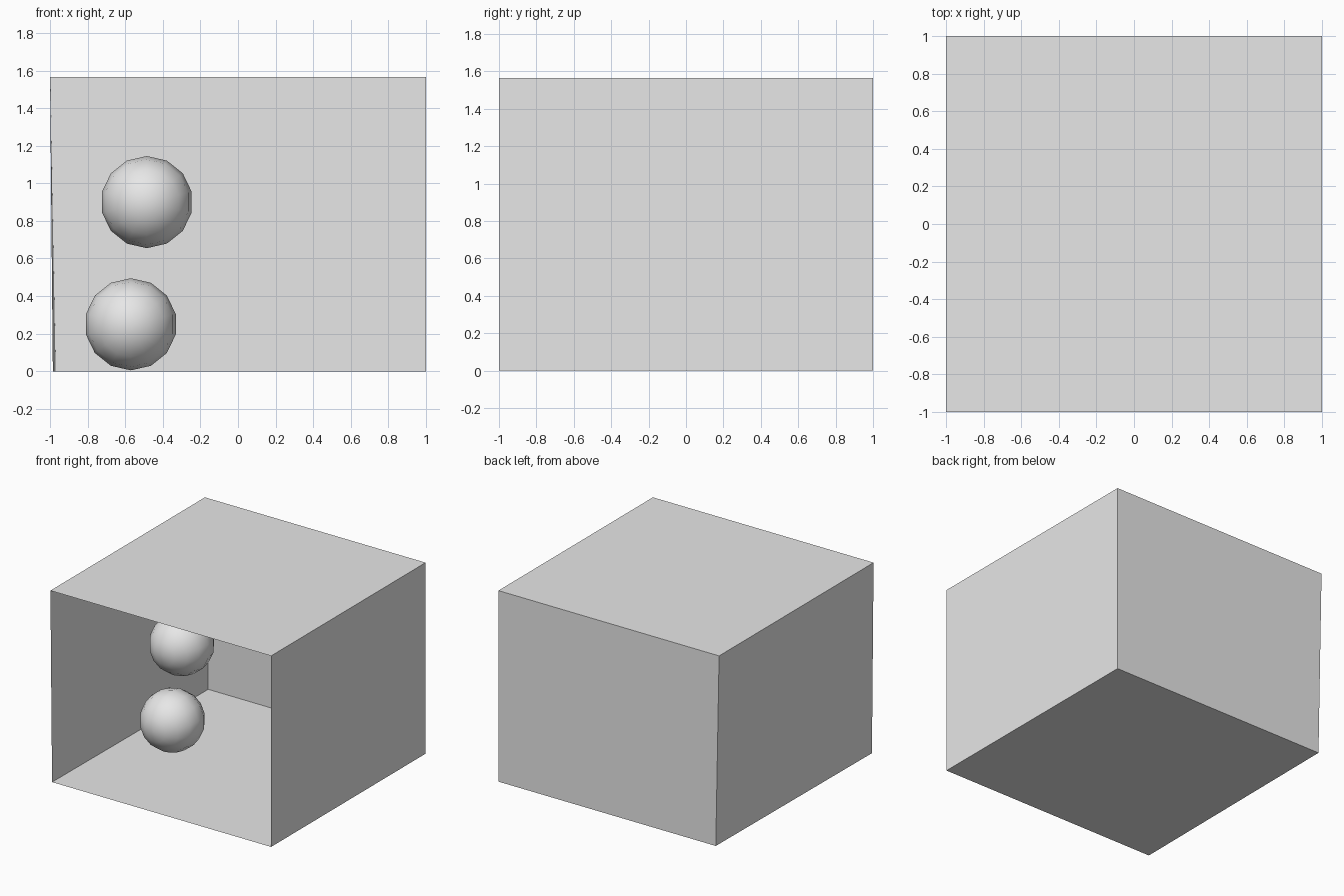
import bpy, bmesh, math
from mathutils import Matrix

cube = bpy.data.objects.get("Cube")
if cube:
    bpy.data.objects.remove(cube, do_unlink=True)

HEIGHT = 1.565

# One plain grey for everything
grey = bpy.data.materials.new("plain_grey")
grey.use_nodes = True
grey.diffuse_color = (0.8, 0.8, 0.8, 1)
grey.node_tree.nodes["Principled BSDF"].inputs["Base Color"].default_value = (0.8, 0.8, 0.8, 1)


def add_object(name, bm):
    mesh = bpy.data.meshes.new(name)
    bm.to_mesh(mesh)
    bm.free()
    mesh.materials.append(grey)
    obj = bpy.data.objects.new(name, mesh)
    bpy.context.collection.objects.link(obj)
    return obj


# Thin-walled room, open at the front
bm = bmesh.new()
bmesh.ops.create_cube(bm, size=2)
for v in bm.verts:
    if v.co.z > 0:
        v.co.z = HEIGHT
    else:
        v.co.z = 0
        # the right wall leans in slightly at its foot
        if v.co.x < 0:
            v.co.x = -0.97 if v.co.y > 0 else -0.985
bm.normal_update()
front = [f for f in bm.faces if f.normal.y < -0.9]
bmesh.ops.delete(bm, geom=front, context='FACES_ONLY')
add_object("open_room", bm)


# Two smooth, coarse balls with poles facing front and back
def add_ball(name, x, z):
    bm = bmesh.new()
    bmesh.ops.create_uvsphere(bm, u_segments=14, v_segments=8, radius=0.245,
                              matrix=Matrix.Rotation(math.pi / 2, 4, 'X'))
    for f in bm.faces:
        f.smooth = True
    ball = add_object(name, bm)
    ball.location = (x, -0.035, z)


add_ball("lower_ball", -0.57, 0.25)
add_ball("upper_ball", -0.485, 0.9)
